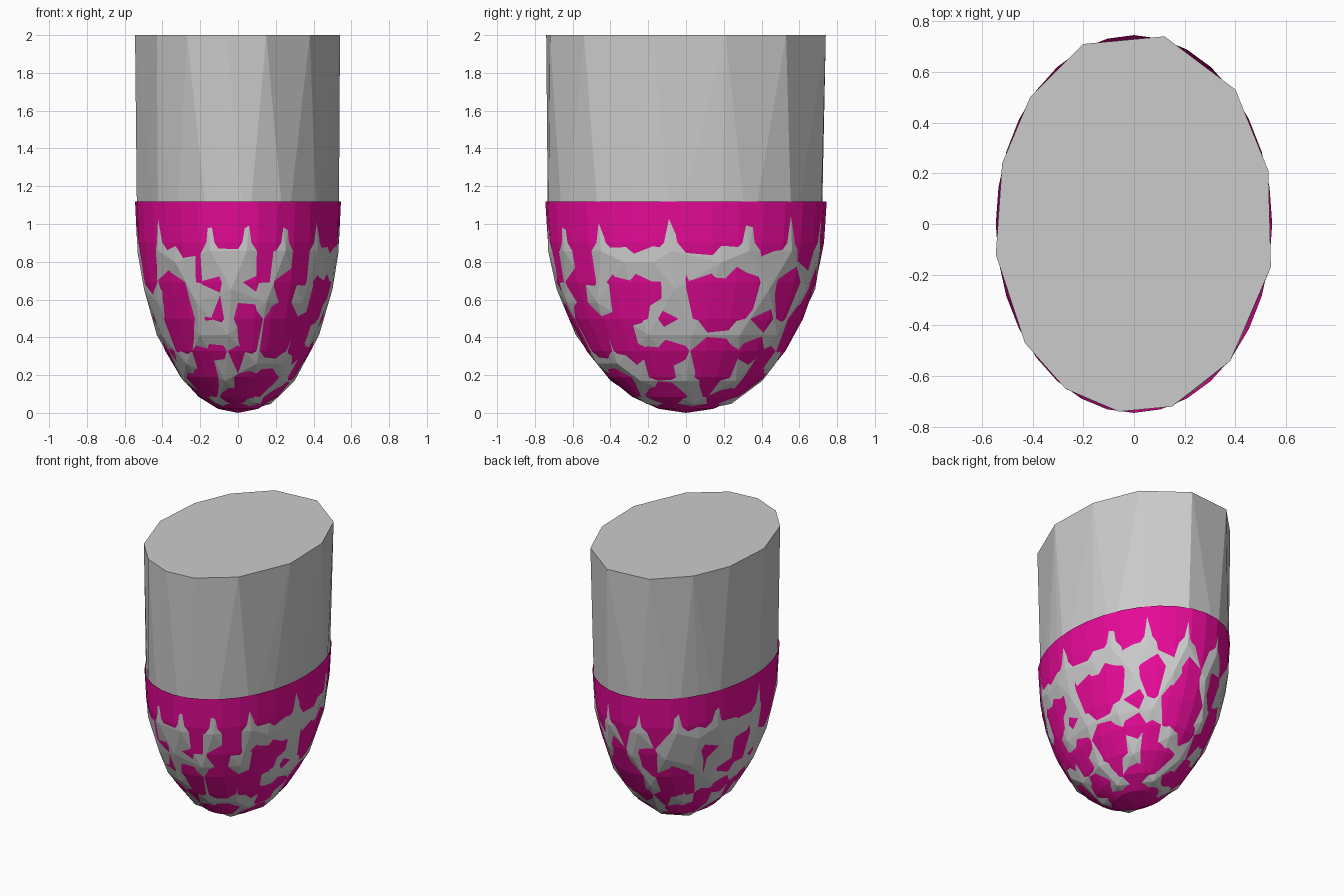
import bpy, bmesh
from math import sin, cos, sqrt, radians

if "Cube" in bpy.data.objects:
    bpy.data.objects.remove(bpy.data.objects["Cube"])

A, B, H = 0.545, 0.745, 1.12   # half width, half depth, cup height


def make_object(name, bm, material=None):
    bmesh.ops.recalc_face_normals(bm, faces=bm.faces[:])
    mesh = bpy.data.meshes.new(name)
    bm.to_mesh(mesh)
    bm.free()
    if material:
        mesh.materials.append(material)
    obj = bpy.data.objects.new(name, mesh)
    bpy.context.collection.objects.link(obj)
    return obj


def dome_point(angle, z, swell=1.011):
    """Point just outside the cup; angle 0 is front, 90 is right."""
    a, r = radians(angle), sqrt(1 - ((H - z) / H) ** 2)
    return (A * r * sin(a) * swell, -B * r * cos(a) * swell,
            H - (H - z) * swell)


pink = bpy.data.materials.new("pink")
pink.diffuse_color = (0.8, 0.003, 0.31, 1)
pink.use_nodes = True
pink.node_tree.nodes["Principled BSDF"].inputs["Base Color"].default_value = pink.diffuse_color

# Pink cup: lower half of a stretched sphere, open at the rim
bm = bmesh.new()
bmesh.ops.create_uvsphere(bm, u_segments=32, v_segments=16, radius=1)
bmesh.ops.delete(bm, geom=[v for v in bm.verts if v.co.z > 0.01], context='VERTS')
for v in bm.verts:
    v.co = (v.co.x * A, v.co.y * B, H + v.co.z * H)
make_object("cup", bm, pink)

# Grey core: coarse faceted body whose corners poke through the cup
top = [(0.12, 0.74), (0.40, 0.53), (0.53, 0.21), (0.54, -0.17), (0.38, -0.54),
       (0.15, -0.72), (-0.06, -0.74), (-0.27, -0.65), (-0.43, -0.47),
       (-0.545, -0.12), (-0.52, 0.24), (-0.41, 0.50), (-0.20, 0.71)]
corners = {
    0.86: [-168, -142, -116, -84, -52, -16, 5, 28, 52, 84, 117, 140, 166],
    0.80: [-128, -102, -39, 63, 76, 105],
    0.66: [-175, -150, -108, -82, -4, 85, 130, 158],
    0.59: [-132, -61, -27, 18, 45],
    0.42: [-165, -118, -92, -70, -28, -7, 70, 93, 119, 145],
    0.27: [-140, -50, 16, 42, 165],
    0.18: [-170, -105, -75, -13, 54, 90, 130],
    0.06: [-130, -40, 30, 100, 170],
    0.0: [0],
}
bm = bmesh.new()
for x, y in top:
    bm.verts.new((x, y, 2))
for z, angles in corners.items():
    for angle in angles:
        bm.verts.new(dome_point(angle, z, 1.011 if z > 0 else 1.0))
hull = bmesh.ops.convex_hull(bm, input=bm.verts[:])
bmesh.ops.delete(bm, geom=[v for v in bm.verts if not v.link_faces], context='VERTS')
bmesh.ops.dissolve_limit(bm, angle_limit=radians(0.5), verts=bm.verts[:], edges=bm.edges[:])
make_object("core", bm)
